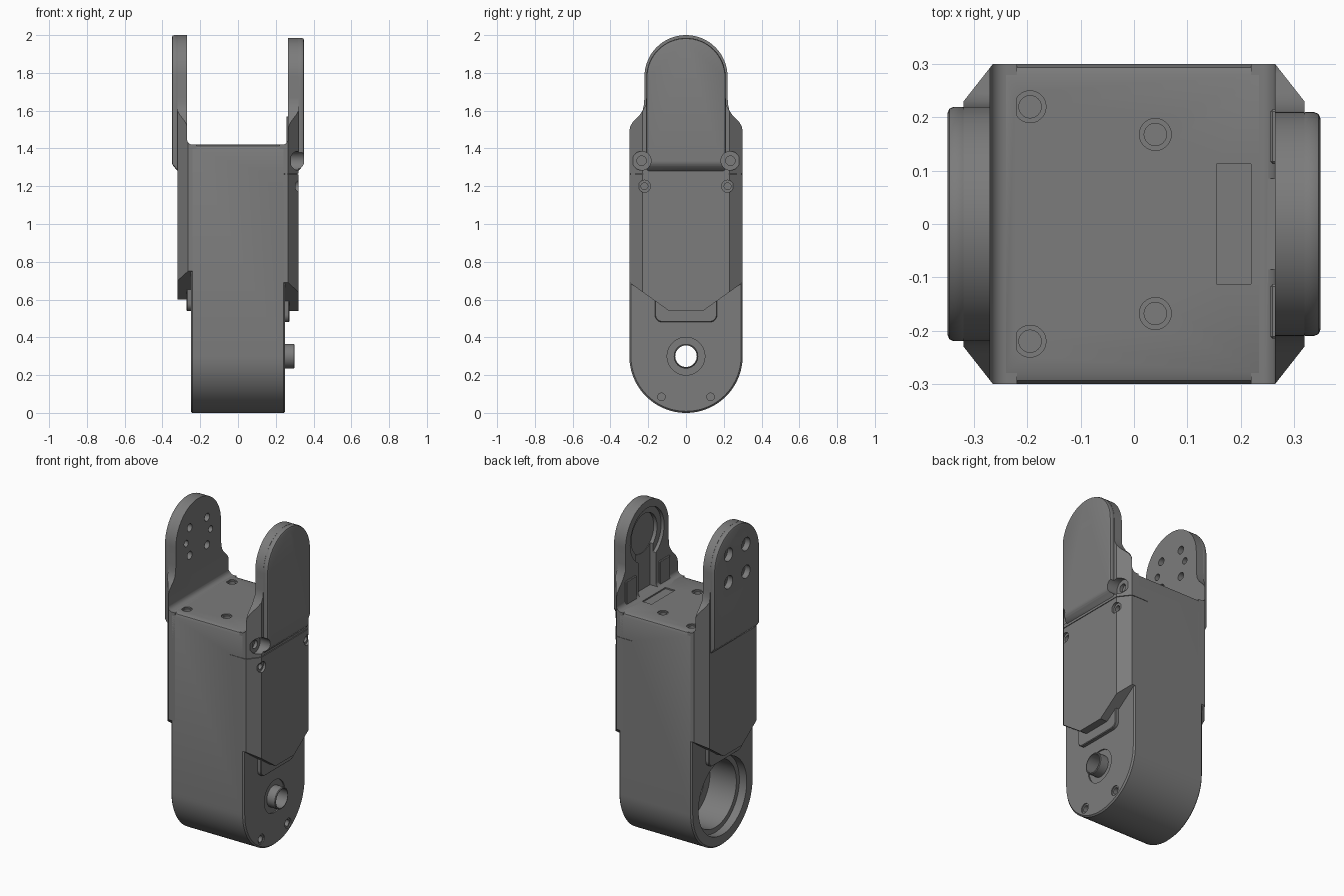
import bpy, bmesh, math

if "Cube" in bpy.data.objects:
    bpy.data.objects.remove(bpy.data.objects["Cube"])

grey = bpy.data.materials.new("dark grey metal")
grey.diffuse_color = (0.2, 0.2, 0.2, 1)
grey.use_nodes = True
grey.node_tree.nodes["Principled BSDF"].inputs["Base Color"].default_value = grey.diffuse_color
MAP = {'x': lambda p, t: (t, p[0], p[1]),
       'y': lambda p, t: (p[0], t, p[1]),
       'z': lambda p, t: (p[0], p[1], t)}
cutters = []


def arc(cx, cy, r, a0, a1, n=24):
    return [(cx + r * math.cos(math.radians(a0 + (a1 - a0) * i / n)),
             cy + r * math.sin(math.radians(a0 + (a1 - a0) * i / n))) for i in range(n + 1)]


def circle(cx, cy, r, n=40):
    return arc(cx, cy, r, 0, 360, n)[:-1]


def rect(x0, x1, y0, y1):
    return [(x0, y0), (x1, y0), (x1, y1), (x0, y1)]


def prism(name, pts, axis, a, b):
    """Extrude a 2D outline along an axis from a to b."""
    bm = bmesh.new()
    lo = [bm.verts.new(MAP[axis](p, a)) for p in pts]
    hi = [bm.verts.new(MAP[axis](p, b)) for p in pts]
    n = len(pts)
    bm.faces.new(lo)
    bm.faces.new(hi)
    for i in range(n):
        bm.faces.new((lo[i], lo[(i + 1) % n], hi[(i + 1) % n], hi[i]))
    bmesh.ops.recalc_face_normals(bm, faces=bm.faces)
    me = bpy.data.meshes.new(name)
    bm.to_mesh(me)
    bm.free()
    me.materials.append(grey)
    ob = bpy.data.objects.new(name, me)
    bpy.context.collection.objects.link(ob)
    return ob


def cutter(pts, axis, a, b):
    ob = prism("cutter", pts, axis, a, b)
    ob.hide_render = True
    cutters.append(ob)
    return ob


def apply(ob, mod):
    bpy.context.view_layer.objects.active = ob
    bpy.ops.object.modifier_apply(modifier=mod.name)


def boolean(ob, tools, op='DIFFERENCE'):
    for t in tools:
        m = ob.modifiers.new("bool", 'BOOLEAN')
        m.operation, m.solver, m.object = op, 'EXACT', t
        apply(ob, m)


def bevel(ob, width, segments=1):
    m = ob.modifiers.new("bevel", 'BEVEL')
    m.width, m.segments, m.limit_method = width, segments, 'ANGLE'
    m.angle_limit = math.radians(40)
    apply(ob, m)


def octagon(s, k=0.0):
    """Plan of a side housing with chamfered corners, inset by k."""
    return [(s * .22, -.3 + k), (s * (.265 - k / 2), -.3 + k), (s * (.32 - k), -.23 + k / 2),
            (s * (.32 - k), .23 - k / 2), (s * (.265 - k / 2), .3 - k), (s * .22, .3 - k)]


def side_outline(w, top, zb):
    """Side view of a housing: pointed bottom, shoulders, round ear."""
    half = [(.09, zb), (.23, zb + .1), (.3, zb + .15), (.3, 1.49), (.296, 1.515), (.282, 1.54),
            (.245, 1.578), (.23, 1.6), (w + .003, 1.63), (w, 1.67)]
    return half + arc(0, top - w, w, 0, 180, 32) + [(-y, z) for y, z in reversed(half)]


# Core body with rounded bottom end
core = prism("core_body", arc(0, .3, .3, 180, 360, 48) +
             [(.3, 1.408), (.288, 1.42), (-.288, 1.42), (-.3, 1.408)], 'x', -.25, .25)
bevel(core, .012)
core_cuts = [cutter(circle(0, .3, .235, 64), 'x', -.3, -.2),      # stepped bearing pocket
             cutter(circle(0, .3, .205, 64), 'x', -.21, -.02),
             cutter(circle(0, .3, .15, 48), 'x', -.03, .1),
             cutter(circle(0, .3, .058), 'x', 0, .4),
             cutter(circle(0, .3, .1), 'x', .242, .3),
             cutter(rect(.155, .3, -.113, .113), 'z', 1.412, 1.5)]
for y in (-.13, .13):                                             # end cover bolts
    core_cuts += [cutter(circle(y, .085, .03, 24), 'x', .243, .3),
                  cutter(circle(y, .085, .02, 24), 'x', .21, .3)]
for x, y in ((-.195, .22), (.04, .168)):                          # top face bolts
    for s in (-1, 1):
        core_cuts += [cutter(circle(x, s * y, .03, 24), 'z', 1.412, 1.5),
                      cutter(circle(x, s * y, .021, 24), 'z', 1.34, 1.5)]
for s in (-1, 1):                                                 # seam on front and back
    core_cuts.append(cutter(rect(.155, .3, s * .297, s * .31), 'z', 1.263, 1.267))
boolean(core, core_cuts)

# Hollow shaft boss
shaft = prism("shaft_tube", circle(0, .3, .065), 'x', .1, .3)
bevel(shaft, .004)
boolean(shaft, [cutter(circle(0, .3, .057), 'x', 0, .4)])

# Side housings carrying the ears
slot = cutter(arc(-.24, 1.45, .03, 180, 270, 8) + arc(.235, 1.45, .03, 270, 360, 8) +
              [(.265, 2.2), (-.27, 2.2)], 'y', -.5, .5)
sides = {}
for name, s, w, top, zb in (("left", -1, .22, 2.0, .6), ("right", 1, .21, 1.985, .54)):
    h = prism(name + "_housing", octagon(s), 'z', .4, 2.1)
    boolean(h, [cutter(side_outline(w, top, zb), 'x', s * .1, s * .5)], 'INTERSECT')
    boolean(h, [slot])
    # Raised outer ear plate with sloped lower edge
    p = prism(name + "_ear_plate", arc(0, top - w, w, 0, 180, 32) + [(-w, 1.27), (w, 1.27)],
              'x', s * .31, s * .35)
    for v in p.data.vertices:
        if v.co.z < 1.3 and abs(v.co.x) > .34:
            v.co.z += .045
    bevel(p, .012, 2)
    # Small tab under the housing
    tab = prism(name + "_tab", [(-.165, zb + .1)] + arc(-.125, zb - .02, .04, 180, 270, 6) +
                arc(.125, zb - .02, .04, 270, 360, 6) + [(.165, zb + .1)],
                'x', s * .235, s * .272)
    bevel(tab, .004)
    sides[name] = (h, p)

# Left ear: four counterbored bolts and two inner pin holes
tools = []
for y in (-.085, .085):
    for z in (1.68, 1.85):
        tools += [cutter(circle(y, z, .04, 28), 'x', -.4, -.315),
                  cutter(circle(y, z, .024, 24), 'x', -.4, -.2)]
    tools.append(cutter(circle(y * 1.4, 1.765, .02, 20), 'x', -.3, -.2))
for part in sides["left"]:
    boolean(part, tools)

# Right ear: keyhole recess inside, screw cups outside, seam
tools = [cutter(circle(0, 1.775, .165, 48), 'x', .2, .285),
         cutter(circle(0, 1.775, .125, 48), 'x', .2, .308),
         cutter(rect(-.085, .085, 1.425, 1.78), 'x', .2, .305),
         cutter(rect(.1, .4, -.4, .4), 'z', 1.263, 1.267)]
outer = []
for y in (-1, 1):
    outer += [cutter(circle(y * .235, 1.335, .05, 32), 'x', .28, .4),
              cutter(circle(y * .235, 1.335, .025, 24), 'x', .26, .4),
              cutter(circle(y * .22, 1.2, .032, 28), 'x', .305, .4),
              cutter(circle(y * .22, 1.2, .018, 24), 'x', .28, .4)]
boolean(sides["right"][0], tools + outer)
boolean(sides["right"][1], outer)
seam = prism("seam_backing", octagon(1, .006), 'z', 1.25, 1.28)
boolean(seam, outer)

# Inner pads beside the cable slot
for s, name in ((-1, "front"), (1, "back")):
    pad = prism(name + "_inner_pad", rect(s * .113, s * .215, 1.41, 1.57), 'x', .256, .28)
    bevel(pad, .004)

# Clean up and shade
for c in cutters:
    bpy.data.objects.remove(c)
for ob in bpy.context.scene.objects:
    ob.select_set(True)
    bpy.context.view_layer.objects.active = ob
bpy.ops.object.shade_smooth_by_angle(angle=math.radians(30))
